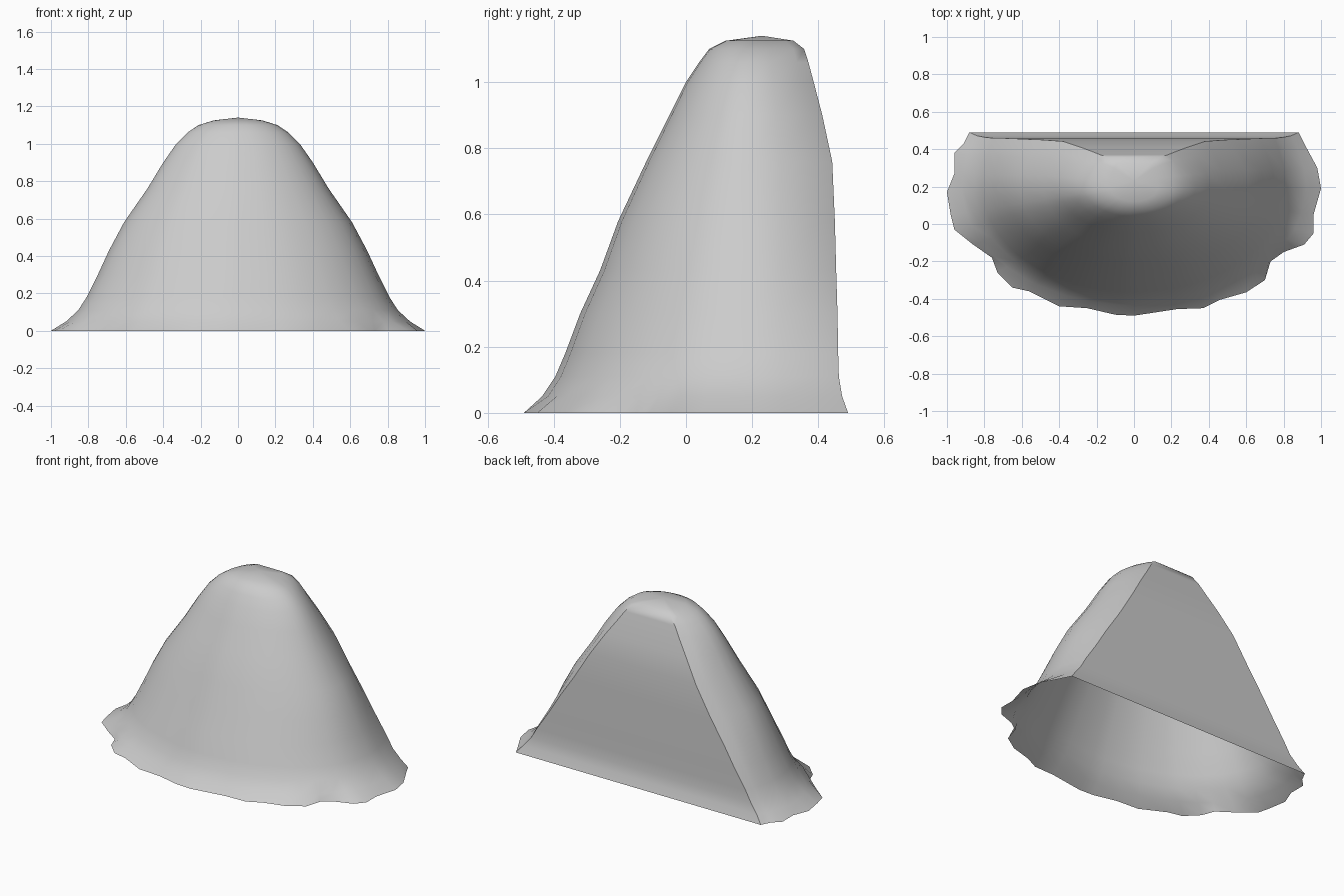
import bpy
import bmesh
import math

if "Cube" in bpy.data.objects:
    bpy.data.objects.remove(bpy.data.objects["Cube"])

YC = 0.2  # depth at which the mound is widest

# Uneven outer edge of the flange, left back corner round the front to the right
RIM = [(-.88, .49), (-.91, .43), (-.96, .38), (-.96, .27), (-1, .17), (-.98, .05),
       (-.96, -.03), (-.86, -.11), (-.76, -.18), (-.73, -.26), (-.65, -.34),
       (-.56, -.36), (-.4, -.44), (-.25, -.45), (-.1, -.485), (0, -.49),
       (.23, -.455), (.37, -.45), (.46, -.405), (.6, -.365), (.7, -.3),
       (.73, -.2), (.8, -.15), (.91, -.11), (.96, -.05), (.96, .05),
       (1, .19), (.98, .3), (.91, .43), (.88, .49)]

# Body levels: height, half width, front y, back y, half width of back panel
LEVELS = [(.05, .92, -.435, .472, .84), (.11, .855, -.395, .462, .79),
          (.18, .81, -.365, .46, .75), (.3, .75, -.32, .458, .67),
          (.43, .69, -.26, .454, .59), (.58, .61, -.205, .45, .49),
          (.76, .485, -.12, .442, .38), (.9, .4, -.05, .412, .29),
          (1.0, .33, 0, .386, .22), (1.06, .27, .04, .37, .18),
          (1.1, .21, .07, .357, .14), (1.125, .13, .12, .325, .09)]


def ring(z, a, yf, yb, w):
    """Half ellipse in front, sides curving in to a flat back."""
    pts = []
    for x, y in RIM:
        if y <= YC:
            t = math.atan2((YC - y) / 0.69, x)
            pts.append((a * math.cos(t), YC - (YC - yf) * math.sin(t), z))
        else:
            s = (y - YC) / 0.29
            pts.append((math.copysign(a + (w - a) * s * s, x), YC + s * (yb - YC), z))
    return pts


grey = bpy.data.materials.new("plain grey")
grey.diffuse_color = (0.6, 0.6, 0.6, 1)
grey.use_nodes = True
grey.node_tree.nodes["Principled BSDF"].inputs["Base Color"].default_value = grey.diffuse_color

# Open mound shell lofted up from the flange
bm = bmesh.new()
rings = [[bm.verts.new((x, y, 0)) for x, y in RIM]]
rings += [[bm.verts.new(p) for p in ring(*lv)] for lv in LEVELS]
n = len(RIM)
for lo, hi in zip(rings, rings[1:]):
    for i in range(n):
        j = (i + 1) % n
        bm.faces.new((lo[i], lo[j], hi[j], hi[i]))

# Rounded summit
peak = bm.verts.new((0, 0.23, 1.14))
for i in range(n):
    bm.faces.new((rings[-1][i], rings[-1][(i + 1) % n], peak))

mesh = bpy.data.meshes.new("mound_shell")
bm.to_mesh(mesh)
bm.free()
mesh.materials.append(grey)
mound = bpy.data.objects.new("mound_shell", mesh)
bpy.context.collection.objects.link(mound)
bpy.context.view_layer.objects.active = mound
mound.select_set(True)
bpy.ops.object.shade_smooth_by_angle(angle=math.radians(40))
